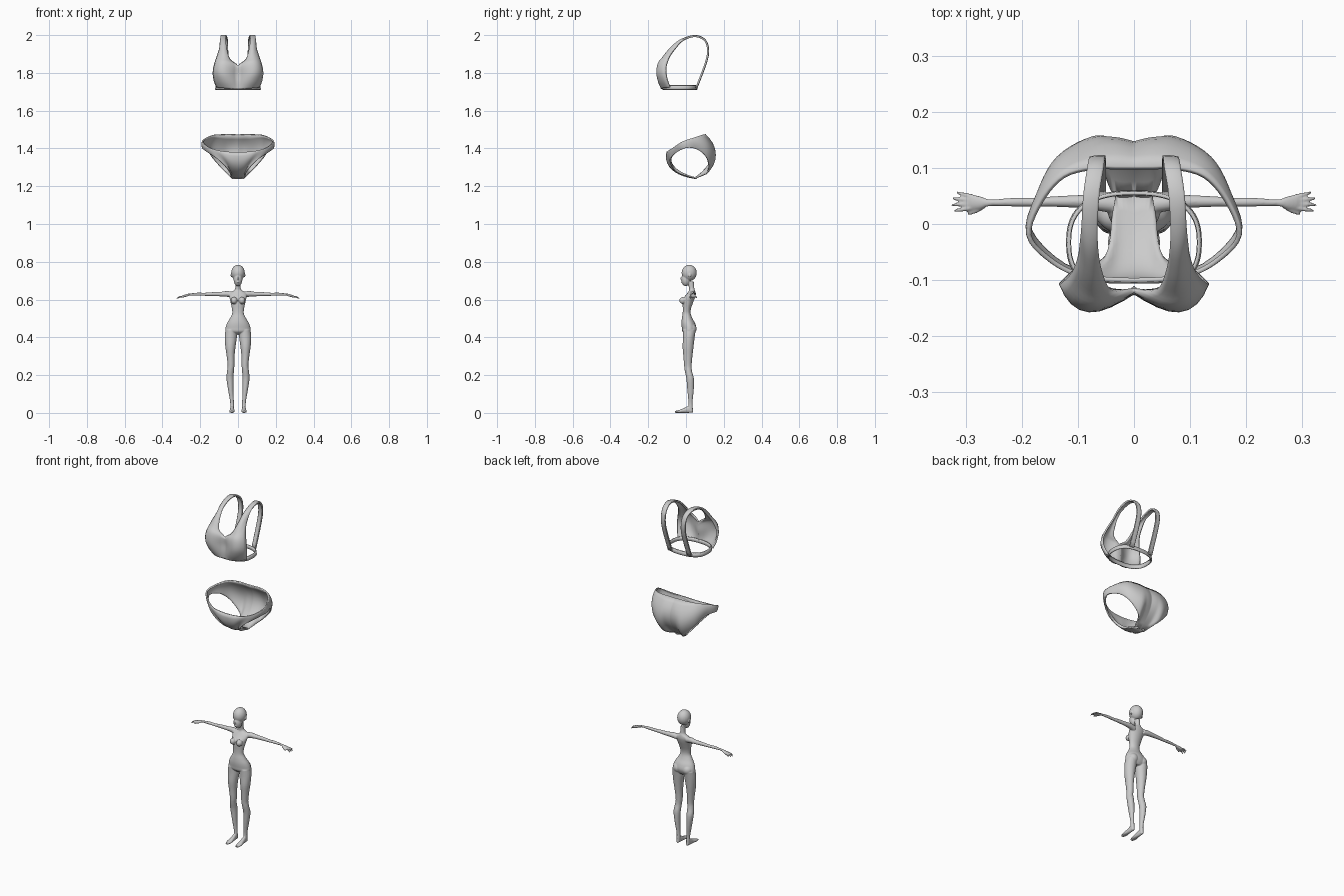
import bpy, bmesh, math
from mathutils import Vector, Matrix


def spline(rows, n):
    """Catmull-Rom interpolation through rows of equal-length tuples."""
    out = []
    for i in range(len(rows) - 1):
        p0, p1, p2 = rows[max(i - 1, 0)], rows[i], rows[i + 1]
        p3 = rows[min(i + 2, len(rows) - 1)]
        for k in range(n):
            t = k / n
            out.append([0.5 * (2 * b + (c - a) * t + (2 * a - 5 * b + 4 * c - d) * t * t
                               + (3 * b - a - 3 * c + d) * t ** 3)
                        for a, b, c, d in zip(p0, p1, p2, p3)])
    return out + [list(rows[-1])]


def make(name, bm):
    bmesh.ops.recalc_face_normals(bm, faces=bm.faces[:])
    for f in bm.faces:
        f.smooth = True
    me = bpy.data.meshes.new(name)
    bm.to_mesh(me)
    bm.free()
    ob = bpy.data.objects.new(name, me)
    bpy.context.collection.objects.link(ob)
    return ob


def tube(bm, rows, axis, sx=1, n=4, seg=20):
    """Capped loft; rows are (x, y, z, ra, rb), rings perpendicular to axis."""
    a, b = {'x': (1, 2), 'y': (0, 2), 'z': (0, 1)}[axis]
    rings = []
    for r in spline(rows, n):
        ring = []
        for k in range(seg):
            p = Vector(r[:3])
            ang = 2 * math.pi * k / seg
            p[a] += r[3] * math.cos(ang)
            p[b] += r[4] * math.sin(ang)
            p.x *= sx
            ring.append(bm.verts.new(p))
        rings.append(ring)
    for r, s in zip(rings, rings[1:]):
        for k in range(seg):
            bm.faces.new((r[k], r[(k + 1) % seg], s[(k + 1) % seg], s[k]))
    bm.faces.new(rings[0])
    bm.faces.new(rings[-1])


def ball(bm, c, r):
    m = Matrix.Translation(c) @ Matrix.Diagonal((*r, 1))
    bmesh.ops.create_uvsphere(bm, u_segments=24, v_segments=16, radius=1, matrix=m)


def garment(name, rows, thick, n=4, across=8):
    """Mirrored cloth strip; each row has three points across the strip."""
    bm = bmesh.new()
    grid = []
    for r in spline(rows, n):
        p, q, s = Vector(r[:3]), Vector(r[3:6]), Vector(r[6:])
        line = []
        for k in range(across + 1):
            t = k / across
            v = p * (1 - t) * (1 - 2 * t) + q * 4 * t * (1 - t) + s * t * (2 * t - 1)
            v.x = max(v.x, 0)
            line.append(bm.verts.new(v))
        grid.append(line)
    for g, h in zip(grid, grid[1:]):
        for k in range(across):
            bm.faces.new((g[k], g[k + 1], h[k + 1], h[k]))
    bmesh.ops.remove_doubles(bm, verts=bm.verts[:], dist=0.0005)
    ob = make(name, bm)
    mi = ob.modifiers.new("mirror", 'MIRROR')
    mi.merge_threshold = 0.001
    so = ob.modifiers.new("thickness", 'SOLIDIFY')
    so.thickness = thick
    so.offset = 0
    return ob


# Mannequin: torso and neck (z, half width, front y, back y)
bm = bmesh.new()
torso = [(.415, .03, 0, .04), (.43, .064, -.018, .05), (.45, .066, -.022, .055),
         (.475, .058, -.024, .048), (.50, .043, -.022, .034), (.525, .031, -.018, .025),
         (.55, .032, -.017, .026), (.58, .038, -.018, .036), (.605, .044, -.015, .045),
         (.625, .048, 0, .05), (.638, .04, .01, .05), (.648, .022, .016, .048),
         (.66, .014, .016, .044), (.695, .013, .01, .042)]
tube(bm, [(0, (f + b) / 2, z, w, (b - f) / 2) for z, w, f, b in torso], 'z', seg=32)

# Head
ball(bm, (0, .017, .741), (.036, .040, .043))
ball(bm, (0, -.001, .706), (.023, .024, .035))
ball(bm, (0, -.024, .712), (.004, .006, .009))
ball(bm, (0, -.021, .692), (.008, .005, .004))

leg = [(.036, .018, .44, .030, .034), (.038, .015, .40, .032, .031), (.040, .011, .35, .027, .029),
       (.039, .010, .30, .021, .024), (.037, .010, .25, .018, .020), (.040, .013, .22, .018, .019),
       (.042, .022, .18, .019, .020), (.038, .024, .12, .014, .017), (.032, .024, .06, .010, .011),
       (.031, .024, .03, .010, .012), (.031, .026, .006, .009, .011)]
foot = [(.031, .037, .010, .006, .008), (.031, .015, .018, .010, .018), (.031, -.01, .013, .012, .013),
        (.032, -.035, .008, .015, .008), (.032, -.058, .005, .009, .005)]
arm = [(.03, .034, .626, .016, .016), (.06, .038, .630, .015, .015), (.09, .040, .629, .012, .012),
       (.14, .040, .629, .0095, .010), (.18, .039, .628, .008, .008), (.21, .039, .629, .008, .008),
       (.255, .038, .627, .006, .0055), (.272, .038, .623, .011, .006), (.29, .039, .617, .014, .006),
       (.297, .039, .615, .012, .004)]
for s in (-1, 1):
    ball(bm, (s * .021, -.017, .595), (.017, .018, .018))      # chest
    ball(bm, (s * .03, .025, .445), (.030, .031, .030))        # hip
    ball(bm, (s * .036, .02, .728), (.003, .007, .011))        # ear
    tube(bm, leg, 'z', s)
    tube(bm, foot, 'y', s)
    tube(bm, arm, 'x', s)
    for k, length in enumerate((.030, .035, .034, .027)):      # fingers
        y = .0285 + .007 * k
        dy = (k - 1.3) * .004
        tube(bm, [(.287, y, .617, .0038, .0042), (.293 + length * .5, y + dy * .6, .614, .0036, .0038),
                  (.290 + length, y + dy, .606, .0026, .0026)], 'x', s, seg=10)
    tube(bm, [(.264, .033, .622, .004, .004), (.280, .024, .617, .0045, .004),
              (.297, .018, .611, .003, .003)], 'x', s, seg=10)  # thumb
figure = make("mannequin", bm)
rm = figure.modifiers.new("blend", 'REMESH')
rm.mode = 'VOXEL'
rm.voxel_size = .0025
rm.use_smooth_shade = True
sm = figure.modifiers.new("soften", 'SMOOTH')
sm.factor = .5
sm.iterations = 4

# Top: cup and shoulder strap as one strip (inner, middle, outer)
strip = [(0, -.122, 1.715, .06, -.125, 1.720, .112, -.085, 1.725),
         (0, -.120, 1.75, .07, -.143, 1.755, .125, -.098, 1.76),
         (0, -.115, 1.79, .08, -.153, 1.80, .130, -.105, 1.80),
         (0, -.118, 1.835, .08, -.145, 1.85, .124, -.103, 1.84),
         (.042, -.115, 1.868, .08, -.122, 1.88, .108, -.085, 1.89),
         (.060, -.080, 1.92, .08, -.085, 1.925, .096, -.055, 1.93),
         (.066, -.03, 1.970, .08, -.03, 1.972, .092, -.015, 1.973),
         (.063, .045, 1.995, .077, .045, 1.996, .09, .045, 1.994),
         (.055, .098, 1.974, .069, .1, 1.975, .082, .098, 1.974)]
for x, y, z in ((.052, .118, 1.92), (.05, .105, 1.85), (.05, .056, 1.72)):
    strip.append((x, y, z, x + .013, y, z, x + .026, y - .002, z))
garment("bikini_top", strip, .009)

# Underband of the top: thin rounded ring
bm = bmesh.new()
rings = []
for k in range(64):
    a = 2 * math.pi * k / 64
    c, s = math.cos(a), math.sin(a)
    x = math.copysign(abs(c) ** .8, c)
    y = math.copysign(abs(s) ** .8, s)
    rings.append([bm.verts.new((x * (.117 + d), -.033 + y * (.089 + d), z))
                  for d, z in ((0, 1.71), (.004, 1.713), (.002, 1.733), (-.004, 1.735), (-.005, 1.713))])
for k in range(64):
    r, q = rings[k], rings[(k + 1) % 64]
    for j in range(5):
        bm.faces.new((r[j], q[j], q[(j + 1) % 5], r[(j + 1) % 5]))
make("underband", bm)

# Briefs: columns from front centre round to back centre (waist, middle, leg edge)
columns = [(0, -.1, 1.38, 0, -.072, 1.29, 0, .05, 1.242),
           (.05, -.098, 1.382, .035, -.075, 1.30, .033, .05, 1.244),
           (.1, -.09, 1.388, .075, -.088, 1.345, .042, -.05, 1.275),
           (.15, -.063, 1.405, .135, -.073, 1.38, .108, -.081, 1.345),
           (.187, -.02, 1.435, .188, -.018, 1.418, .185, -.012, 1.40),
           (.165, .04, 1.455, .17, .053, 1.43, .163, .058, 1.395),
           (.125, .085, 1.47, .135, .115, 1.41, .128, .112, 1.345),
           (.07, .1, 1.473, .075, .152, 1.37, .065, .115, 1.275),
           (.033, .1, 1.473, .035, .149, 1.36, .033, .05, 1.244),
           (0, .1, 1.472, 0, .141, 1.36, 0, .05, 1.242)]
garment("bikini_bottom", columns, .008, n=5, across=10)
